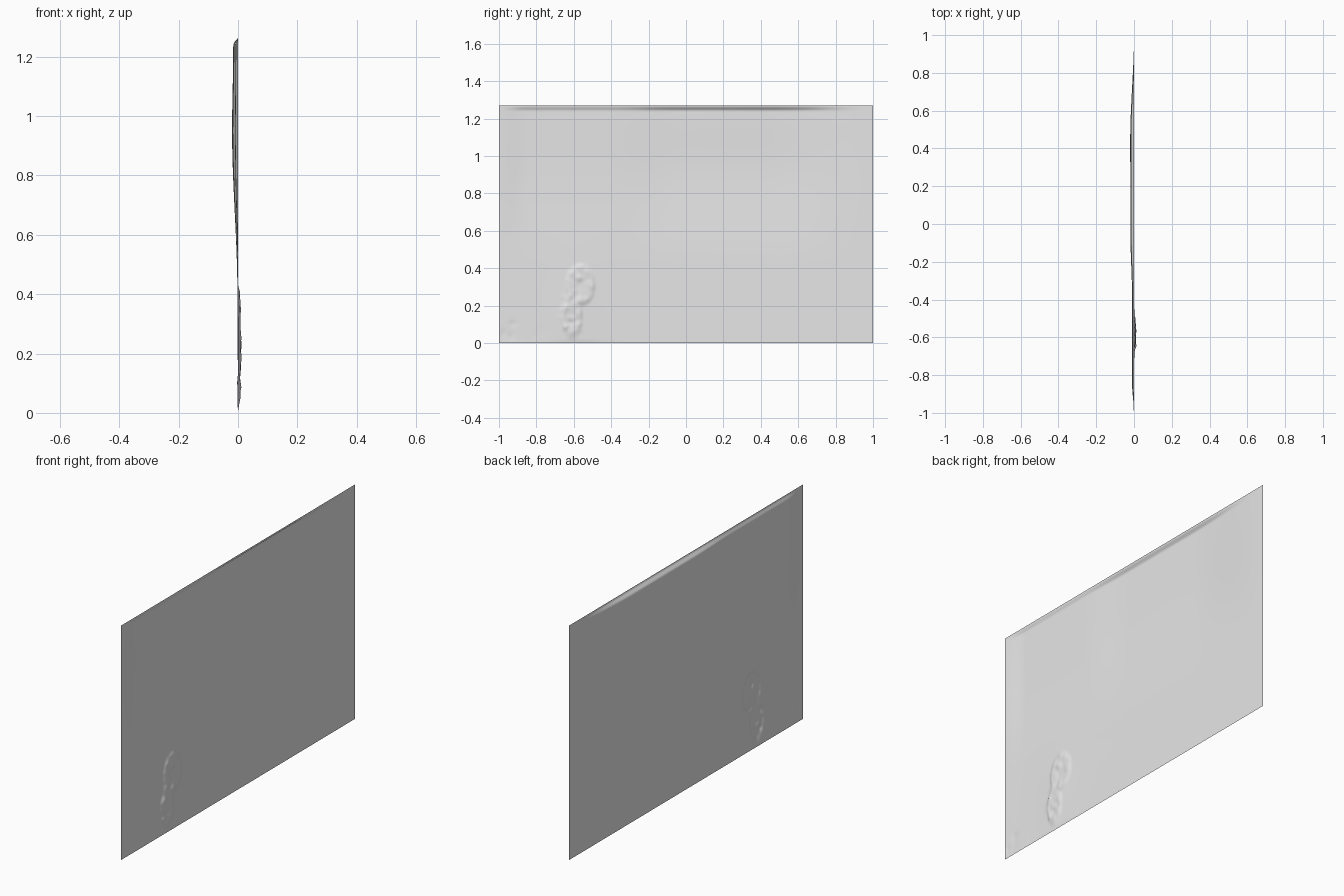
import bpy, bmesh, math, random
from mathutils import Vector, noise

cube = bpy.data.objects.get("Cube")
if cube:
    bpy.data.objects.remove(cube, do_unlink=True)

WIDTH, HEIGHT = 2.0, 1.27
COLUMNS, ROWS = 300, 190
random.seed(4)


def ramp(t):
    t = max(0.0, min(1.0, t))
    return t * t * (3 - 2 * t)


def profile(points, t):
    """Smooth interpolation through a short list of (position, value)."""
    for (a, va), (b, vb) in zip(points, points[1:]):
        if t <= b:
            return va + (vb - va) * ramp((t - a) / (b - a))
    return points[-1][1]


def bump(y, z, cy, cz, ry, rz):
    return math.exp(-((y - cy) / ry) ** 2 - ((z - cz) / rz) ** 2)


def plateau(y, z, cy, cz, ry, rz, edge):
    """Raised oval with a steep rim."""
    d = math.hypot((y - cy) / ry, (z - cz) / rz)
    return ramp((1 - d) / edge)


# Broad shallow bow of the sheet
ACROSS = [(-1, 0), (-0.85, 0.5), (-0.4, 0.5), (-0.05, 0.95), (0.45, 1), (1, 0)]
UPWARD = [(0, 0), (0.4, 0.1), (0.95, 1), (1.24, 0.8), (1.27, 0)]

# Small knobs on the lower relief and in the near corner
knobs = [(random.uniform(-0.66, -0.56), random.uniform(0.05, 0.36),
          random.uniform(0.012, 0.02), random.uniform(-0.004, 0.005))
         for _ in range(24)]
knobs += [(random.uniform(-0.99, -0.72), random.uniform(0.03, 0.11),
           random.uniform(0.015, 0.035), random.uniform(-0.002, 0.001))
          for _ in range(12)]


def relief(y, z):
    x = -0.02 * profile(ACROSS, y) * profile(UPWARD, z)
    # Soft swelling around the raised shape
    x += 0.004 * bump(y, z, -0.58, 0.2, 0.14, 0.22)
    # Rounded upper part and narrow lower part
    head = plateau(y, z, -0.565, 0.31, 0.088, 0.125, 0.3)
    body = plateau(y, z, -0.61, 0.14, 0.065, 0.13, 0.4)
    x += 0.006 * max(head, body)
    # Shallow hollow and uneven surface inside the outline
    x -= 0.003 * bump(y, z, -0.55, 0.31, 0.045, 0.06)
    rough = noise.noise(Vector((y * 28, z * 28, 0)))
    x += 0.003 * rough * max(head, body)
    for cy, cz, r, h in knobs:
        if abs(y - cy) < 3 * r and abs(z - cz) < 3 * r:
            x += h * bump(y, z, cy, cz, r, r)
    # Border stays flat
    border = min(1 - abs(y), z, HEIGHT - z)
    return max(-0.02, min(0.016, x)) * ramp(border / 0.02)


# Relief sheet, standing upright
bm = bmesh.new()
grid = []
for j in range(ROWS + 1):
    z = HEIGHT * j / ROWS
    row = []
    for i in range(COLUMNS + 1):
        y = WIDTH * (i / COLUMNS - 0.5)
        row.append(bm.verts.new((relief(y, z), y, z)))
    grid.append(row)
for low, high in zip(grid, grid[1:]):
    for i in range(COLUMNS):
        face = bm.faces.new((low[i], low[i + 1], high[i + 1], high[i]))
        face.smooth = True

mesh = bpy.data.meshes.new("relief_sheet")
bm.to_mesh(mesh)
bm.free()
sheet = bpy.data.objects.new("relief_sheet", mesh)
bpy.context.collection.objects.link(sheet)

# Plain pale grey
grey = bpy.data.materials.new("pale_grey")
grey.use_nodes = True
colour = (0.8, 0.8, 0.8, 1)
grey.diffuse_color = colour
grey.node_tree.nodes["Principled BSDF"].inputs["Base Color"].default_value = colour
mesh.materials.append(grey)
